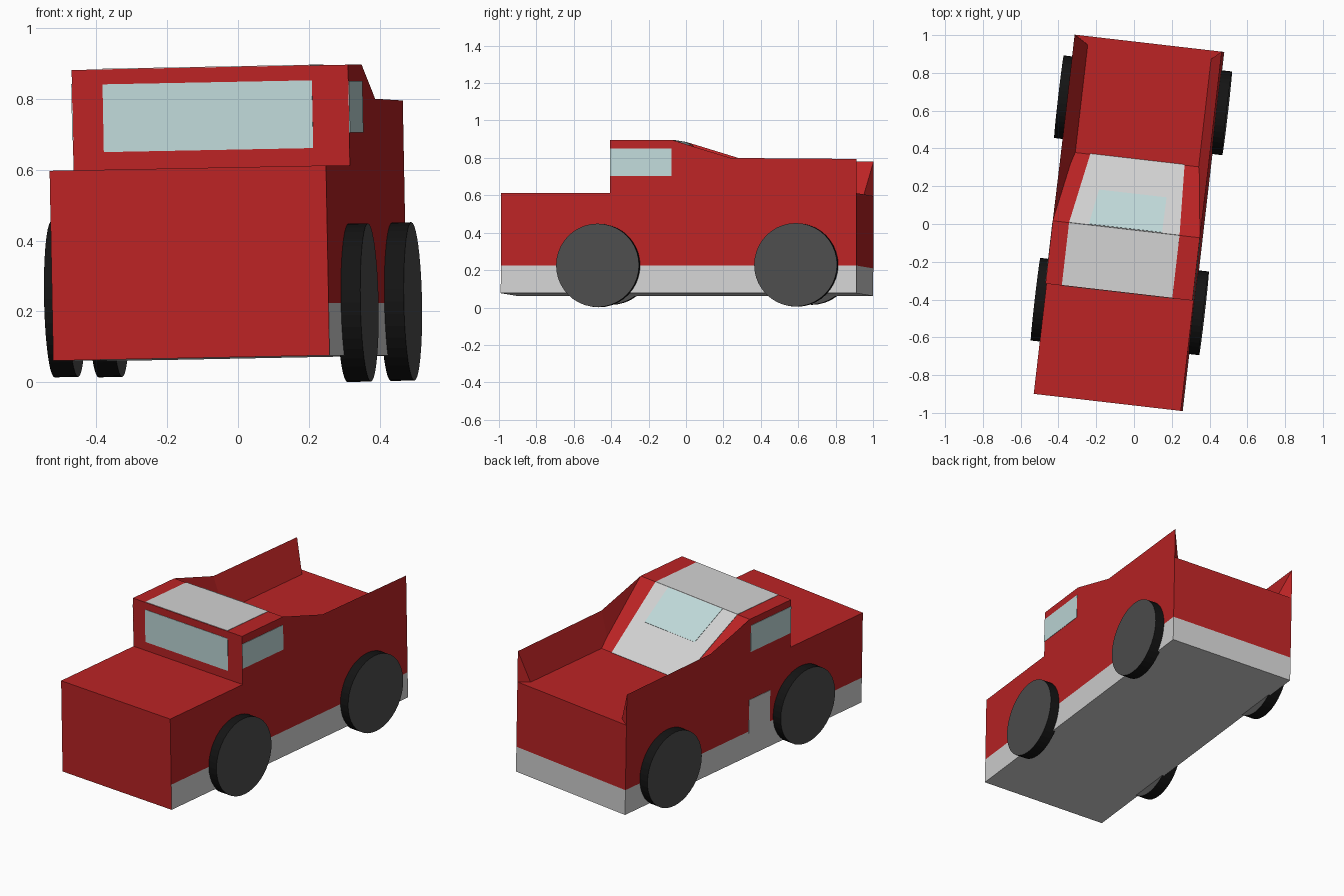
import bpy, bmesh, math
from mathutils import Matrix, Vector

if "Cube" in bpy.data.objects:
    bpy.data.objects.remove(bpy.data.objects["Cube"])

# The whole truck sits slightly turned and rolled
POSE = (Matrix.Translation((-0.02, 0.005, 0))
        @ Matrix.Rotation(math.radians(-6.6), 4, 'Z')
        @ Matrix.Rotation(math.radians(-1.1), 4, 'Y'))


def material(name, rgb):
    m = bpy.data.materials.new(name)
    m.diffuse_color = (*rgb, 1)
    m.use_nodes = True
    m.node_tree.nodes["Principled BSDF"].inputs["Base Color"].default_value = m.diffuse_color
    return m


RED = material("red paint", (0.50, 0.017, 0.018))
GREY = material("light grey", (0.65, 0.65, 0.65))
GLASS = material("pale glass", (0.53, 0.70, 0.70))
HUB = material("wheel grey", (0.075, 0.075, 0.075))
TYRE = material("tyre black", (0.007, 0.007, 0.007))


def finish(name, bm, mats):
    bmesh.ops.recalc_face_normals(bm, faces=bm.faces)
    me = bpy.data.meshes.new(name)
    bm.to_mesh(me)
    bm.free()
    for m in mats:
        me.materials.append(m)
    ob = bpy.data.objects.new(name, me)
    ob.matrix_world = POSE
    bpy.context.collection.objects.link(ob)
    return ob


def loft(name, sections, mats):
    """Closed solid through equal-length point loops."""
    bm = bmesh.new()
    rings = [[bm.verts.new(p) for p in s] for s in sections]
    n = len(rings[0])
    for a, b in zip(rings, rings[1:]):
        for i in range(n):
            bm.faces.new((a[i], a[(i + 1) % n], b[(i + 1) % n], b[i]))
    bm.faces.new(rings[0])
    bm.faces.new(rings[-1])
    return finish(name, bm, mats)


def plate(name, corners, normal, mat, thick=0.004):
    """Thin panel raised from a surface."""
    n = Vector(normal).normalized()
    c = [Vector(p) for p in corners]
    return loft(name, [[p - n * 0.001 for p in c], [p + n * thick for p in c]], [mat])


W, L = 0.392, 0.957
BASE, DECK, ROOF, STRIPE = 0.069, 0.604, 0.888, 0.217
CAB_F, CAB_B, CAB_END = -0.37, -0.035, 0.34

# Body: red box, grey lower band and underside, front stays red
bm = bmesh.new()
bmesh.ops.create_cube(bm, size=1, matrix=Matrix.Translation((0, 0, (BASE + DECK) / 2))
                      @ Matrix.Diagonal((2 * W, 2 * L, DECK - BASE, 1)))
bmesh.ops.bisect_plane(bm, geom=bm.verts[:] + bm.edges[:] + bm.faces[:],
                       plane_co=(0, 0, STRIPE), plane_no=(0, 0, 1))
for f in bm.faces:
    c = f.calc_center_median()
    f.material_index = 1 if c.z < STRIPE and c.y > -L + 0.01 else 0
finish("body", bm, [RED, GREY])

# Cab with sloping back
profile = [(CAB_F, DECK - 0.002), (CAB_F, ROOF), (CAB_B, ROOF), (CAB_END, DECK - 0.002)]
loft("cab", [[(x, y, z) for y, z in profile] for x in (-W, W)], [RED])

# Wedge-shaped bed walls
for side, name, inset in ((-1, "left_bed_wall", 0.072), (1, "right_bed_wall", 0.055)):
    stations = [(CAB_B, CAB_B, ROOF), (0.28, 0.28, 0.792), (L, L - 0.045, 0.787)]
    loft(name, [[(side * W, yo, DECK - 0.001), (side * W, yo, top),
                 (side * (W - inset), yi, DECK - 0.001)] for yo, yi, top in stations], [RED])

# Grey roof and rear slope panels, rear glass


def slope(x, y):
    return (x, y, ROOF - (ROOF - DECK) * (y - CAB_B) / (CAB_END - CAB_B))


SLOPE_N = (0, ROOF - DECK, CAB_END - CAB_B)
plate("roof_panel", [(-0.305, CAB_F + 0.003, ROOF), (0.284, CAB_F + 0.003, ROOF),
                     (0.284, CAB_B, ROOF), (-0.305, CAB_B, ROOF)], (0, 0, 1), GREY, 0.002)
plate("rear_panel", [slope(-0.305, CAB_B), slope(0.284, CAB_B),
                     slope(0.262, CAB_END), slope(-0.24, CAB_END)], SLOPE_N, GREY, 0.002)
plate("rear_window", [slope(-0.2, CAB_B + 0.003), slope(0.19, CAB_B + 0.003),
                      slope(0.19, 0.155), slope(-0.17, 0.155)], SLOPE_N, GLASS)

# Front and side windows
plate("front_window", [(-0.305, CAB_F, 0.655), (0.289, CAB_F, 0.655),
                       (0.289, CAB_F, 0.846), (-0.305, CAB_F, 0.846)], (0, -1, 0), GLASS, 0.002)


def side_plate(name, side, y0, y1, z0, z1, mat):
    x = side * W
    plate(name, [(x, y0, z0), (x, y1, z0), (x, y1, z1), (x, y0, z1)], (side, 0, 0), mat, 0.002)


side_plate("right_window", 1, CAB_F, -0.04, 0.697, 0.842, GLASS)
side_plate("left_window", -1, CAB_F, -0.045, 0.69, 0.848, GLASS)

# Grey patch low on the left side
side_plate("left_side_patch", -1, -0.21, -0.04, STRIPE - 0.01, 0.405, GREY)

# Wheels: dark tread, grey faces
for name, side, y, z, r in (("front_right_wheel", 1, -0.43, 0.217, 0.223),
                            ("back_right_wheel", 1, 0.636, 0.22, 0.223),
                            ("front_left_wheel", -1, -0.458, 0.243, 0.22),
                            ("back_left_wheel", -1, 0.621, 0.243, 0.22)):
    bm = bmesh.new()
    outer, inner = 0.447, 0.38
    bmesh.ops.create_cone(bm, cap_ends=True, segments=40, radius1=r, radius2=r,
                          depth=outer - inner,
                          matrix=Matrix.Translation((side * (outer + inner) / 2, y, z))
                          @ Matrix.Rotation(math.pi / 2, 4, 'Y'))
    for f in bm.faces:
        f.material_index = 0 if len(f.verts) > 4 else 1
    finish(name, bm, [HUB, TYRE])
